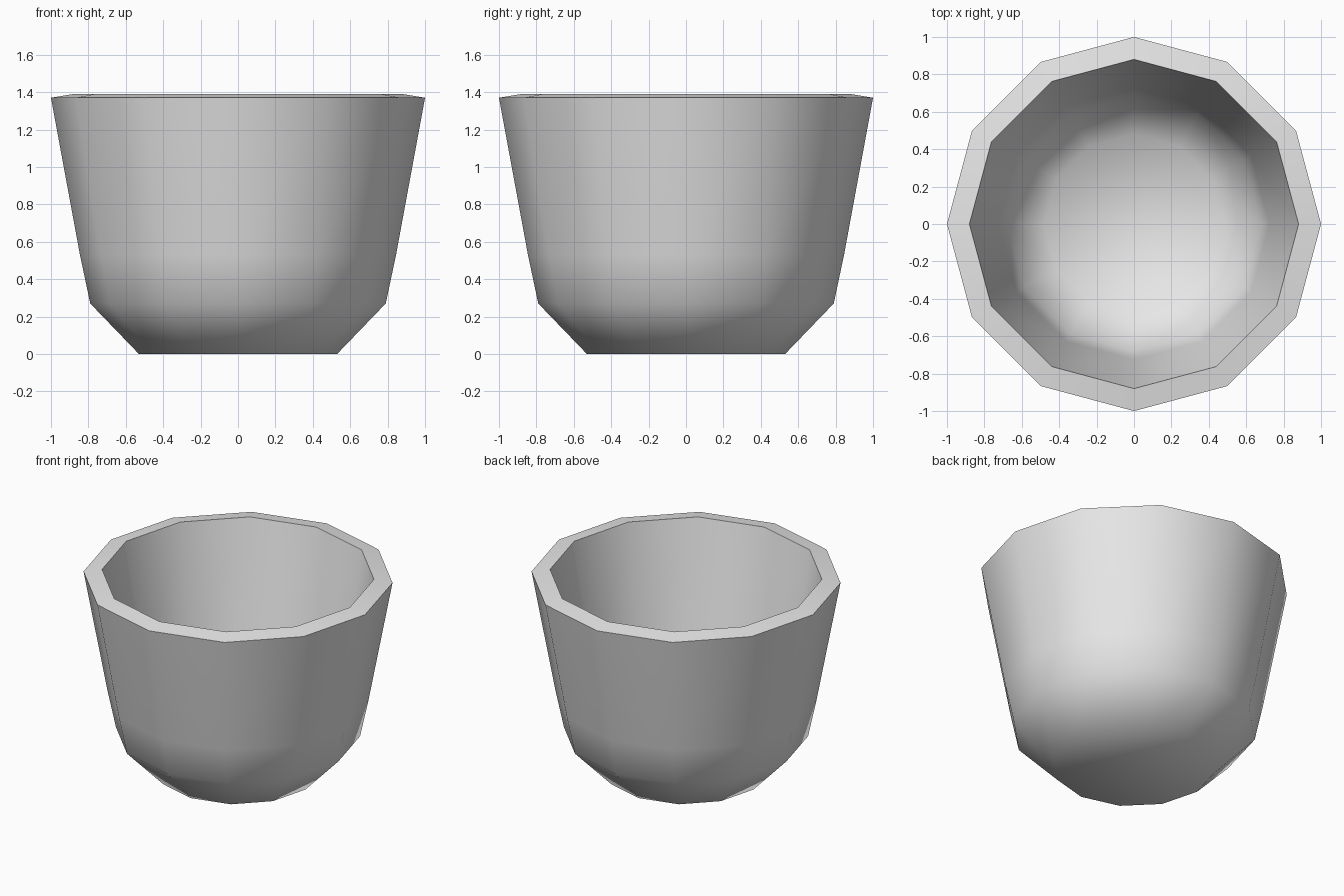
import bpy, bmesh, math

cube = bpy.data.objects.get("Cube")
if cube:
    bpy.data.objects.remove(cube, do_unlink=True)

SIDES = 12

# Plain grey material
grey = bpy.data.materials.new("plain grey")
grey.use_nodes = True
colour = (0.8, 0.8, 0.8, 1)
grey.diffuse_color = colour
grey.node_tree.nodes["Principled BSDF"].inputs["Base Color"].default_value = colour

# Wall section as (radius, height): up the outside, over the rim, down the inside
profile = [(0.53, 0), (0.79, 0.27), (0.845, 0.53), (1.0, 1.37),
           (0.88, 1.39), (0.725, 0.55), (0.68, 0.325), (0.48, 0.12)]

# Lathe the section into rings, then close the base and the inner floor
bm = bmesh.new()
rings = []
for radius, height in profile:
    ring = []
    for i in range(SIDES):
        a = math.tau * i / SIDES
        ring.append(bm.verts.new((radius * math.cos(a), radius * math.sin(a), height)))
    rings.append(ring)
for low, high in zip(rings, rings[1:]):
    for i in range(SIDES):
        j = (i + 1) % SIDES
        bm.faces.new((low[i], low[j], high[j], high[i]))
bm.faces.new(rings[0][::-1])
bm.faces.new(rings[-1])
bmesh.ops.recalc_face_normals(bm, faces=bm.faces)

mesh = bpy.data.meshes.new("cup")
bm.to_mesh(mesh)
bm.free()
mesh.materials.append(grey)
cup = bpy.data.objects.new("cup", mesh)
bpy.context.collection.objects.link(cup)

# Smooth walls with a crisp rim
bpy.ops.object.select_all(action="DESELECT")
cup.select_set(True)
bpy.context.view_layer.objects.active = cup
bpy.ops.object.shade_smooth_by_angle(angle=math.radians(60))
